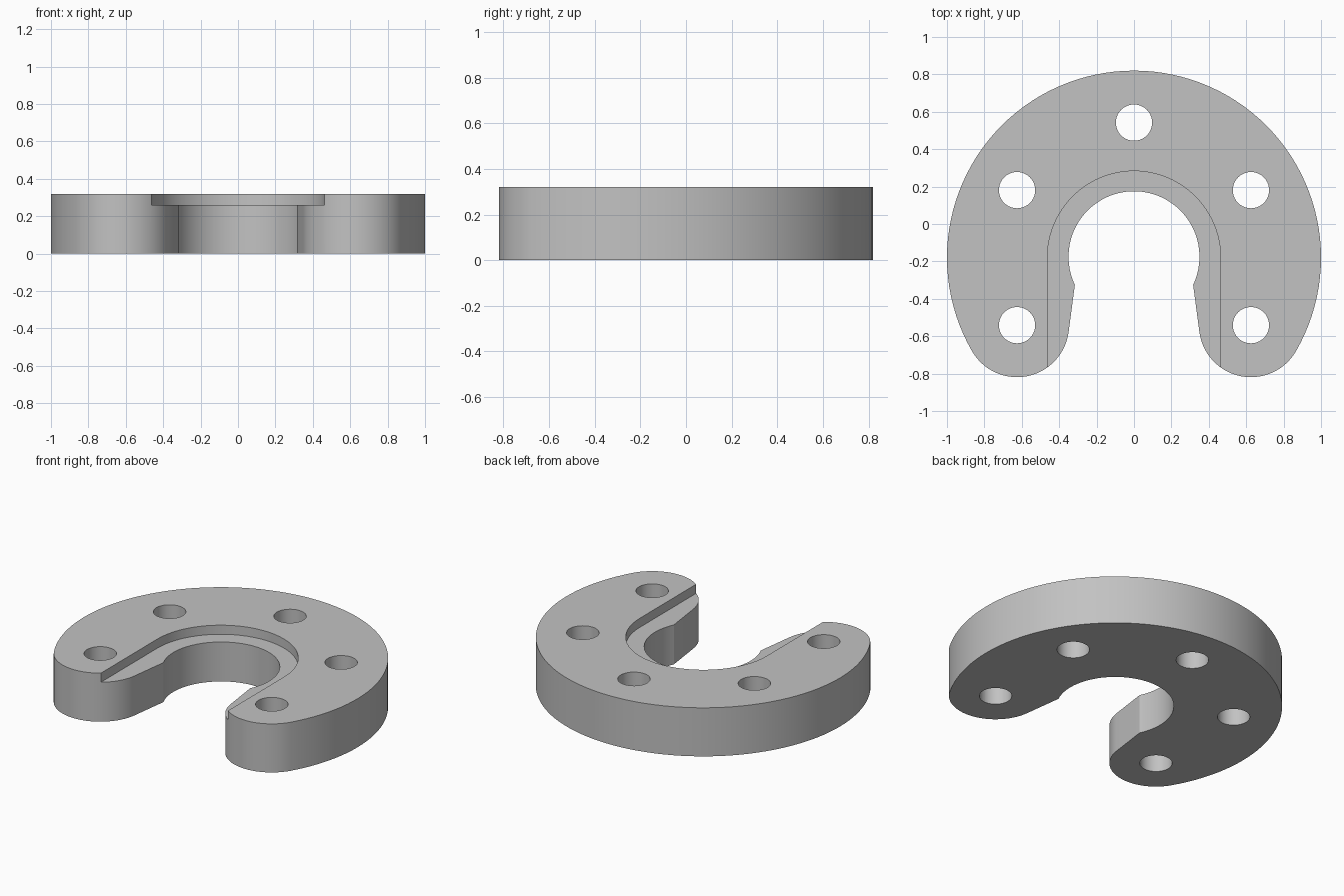
import bpy, bmesh
from math import radians, cos, sin

HEIGHT = 0.32
LEDGE = 0.26
CENTRE_Y = -0.18
BOLT_CIRCLE = 0.722
HOLE_RADIUS = 0.097
TIP_RADIUS = 1 - BOLT_CIRCLE

cube = bpy.data.objects.get("Cube")
if cube:
    bpy.data.objects.remove(cube, do_unlink=True)


def arc(cx, cy, radius, start, end, steps):
    """Points along an arc, angles in degrees."""
    angles = [radians(start + (end - start) * i / steps) for i in range(steps + 1)]
    return [(cx + radius * cos(a), cy + radius * sin(a)) for a in angles]


def add_prism(bm, outline, bottom, top):
    """Extrude a closed outline from bottom to top."""
    face = bm.faces.new([bm.verts.new((x, y, bottom)) for x, y in outline])
    extruded = bmesh.ops.extrude_face_region(bm, geom=[face])["geom"]
    verts = [v for v in extruded if isinstance(v, bmesh.types.BMVert)]
    bmesh.ops.translate(bm, verts=verts, vec=(0, 0, top - bottom))


def make_object(name, bm):
    bmesh.ops.recalc_face_normals(bm, faces=bm.faces)
    mesh = bpy.data.meshes.new(name)
    bm.to_mesh(mesh)
    bm.free()
    obj = bpy.data.objects.new(name, mesh)
    bpy.context.collection.objects.link(obj)
    return obj


# Horseshoe outline: outer rim, rounded tip, then throat, mirrored across x
tip_x = BOLT_CIRCLE * cos(radians(30))
tip_y = CENTRE_Y - BOLT_CIRCLE * sin(radians(30))
half = arc(0, CENTRE_Y, 1, 90, -30, 40)
half += arc(tip_x, tip_y, TIP_RADIUS, -30, -172.6, 28)[1:]
half += arc(0, CENTRE_Y + 0.005, 0.35, -25.4, 90, 32)
mirrored = [(-x, y) for x, y in reversed(half[1:-1])]
bm = bmesh.new()
add_prism(bm, half + mirrored, 0, HEIGHT)
plate = make_object("horseshoe_plate", bm)

# Cutter: U-shaped recess in the top and five bolt holes
bm = bmesh.new()
recess = arc(0, CENTRE_Y, 0.463, 0, 180, 48) + [(-0.463, -1), (0.463, -1)]
add_prism(bm, recess, LEDGE, HEIGHT + 0.1)
for angle in range(-30, 211, 60):
    a = radians(angle)
    x, y = BOLT_CIRCLE * cos(a), CENTRE_Y + BOLT_CIRCLE * sin(a)
    add_prism(bm, arc(x, y, HOLE_RADIUS, 0, 360, 40)[:-1], -0.1, HEIGHT + 0.1)
cutter = make_object("recess_and_hole_cutter", bm)
cutter.hide_render = True

# Cut the plate, then discard the cutter
bpy.ops.object.select_all(action="DESELECT")
plate.select_set(True)
bpy.context.view_layer.objects.active = plate
cut = plate.modifiers.new("cut", "BOOLEAN")
cut.operation = "DIFFERENCE"
cut.solver = "EXACT"
cut.object = cutter
bpy.ops.object.modifier_apply(modifier=cut.name)
bpy.data.objects.remove(cutter, do_unlink=True)

# Plain grey finish, smooth walls with crisp rims
grey = bpy.data.materials.new("grey_metal")
grey.use_nodes = True
colour = (0.54, 0.54, 0.54, 1)
grey.diffuse_color = colour
grey.node_tree.nodes["Principled BSDF"].inputs["Base Color"].default_value = colour
plate.data.materials.clear()
plate.data.materials.append(grey)
bpy.ops.object.shade_smooth_by_angle(angle=radians(25))
